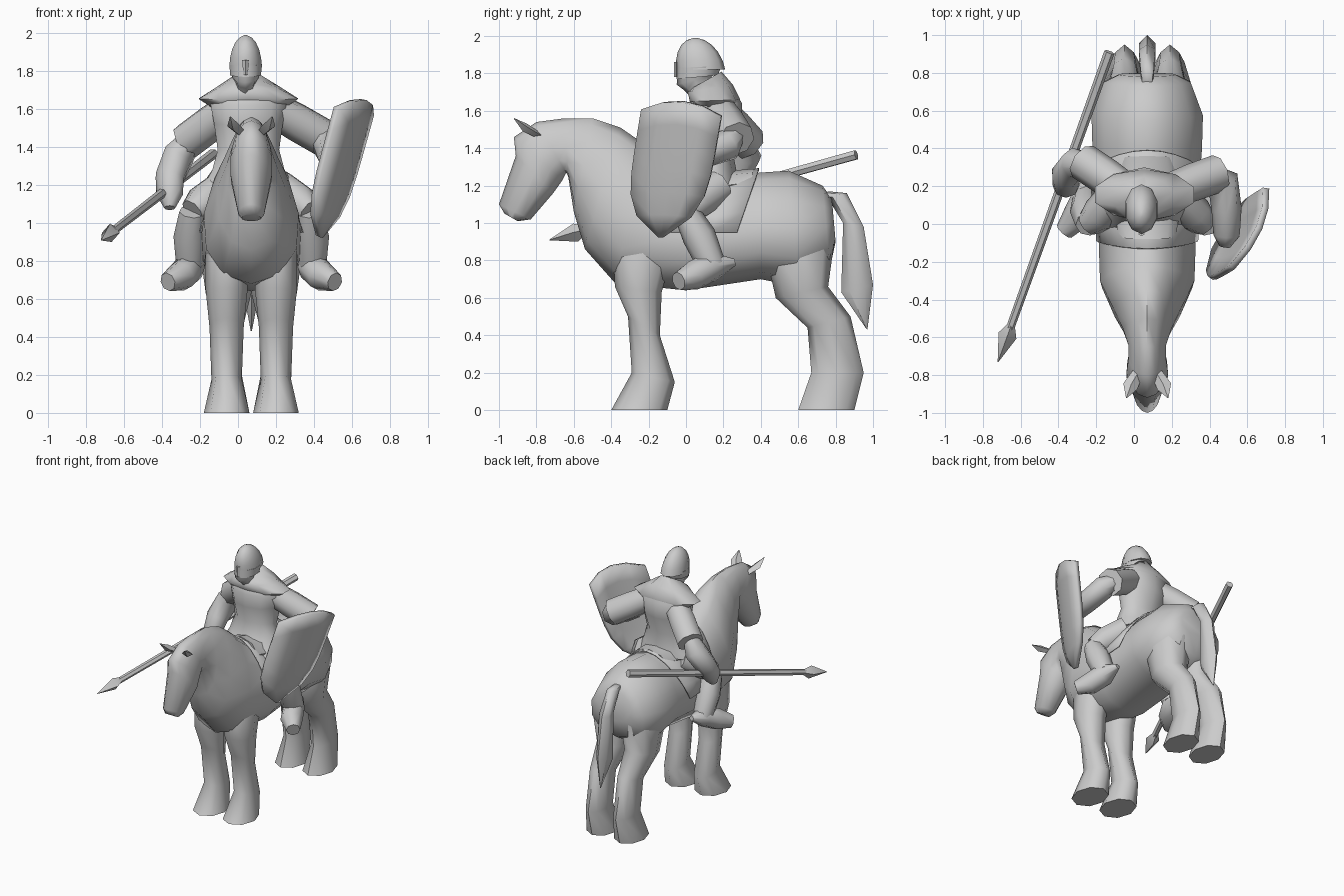
import bpy, bmesh, math
from mathutils import Vector

default_cube = bpy.data.objects.get("Cube")
if default_cube:
    bpy.data.objects.remove(default_cube, do_unlink=True)

grey = bpy.data.materials.new("plain_grey")
grey.use_nodes = True
grey.diffuse_color = (.6, .6, .6, 1)
grey.node_tree.nodes["Principled BSDF"].inputs["Base Color"].default_value = grey.diffuse_color

MIDDLE = .07  # centre plane shared by horse and rider
SIDES = {"right": -1, "left": 1}
PEAR = .2  # how much the trunk sags wider below its centre


def finish(name, bm, thickness=None):
    """Turn a bmesh into a shaded object."""
    bmesh.ops.recalc_face_normals(bm, faces=bm.faces)
    mesh = bpy.data.meshes.new(name)
    bm.to_mesh(mesh)
    bm.free()
    part = bpy.data.objects.new(name, mesh)
    bpy.context.collection.objects.link(part)
    mesh.materials.append(grey)
    if thickness:
        solidify = part.modifiers.new("thickness", "SOLIDIFY")
        solidify.thickness = thickness
        solidify.offset = 0
    bpy.ops.object.select_all(action="DESELECT")
    part.select_set(True)
    bpy.context.view_layer.objects.active = part
    bpy.ops.object.shade_smooth_by_angle(angle=math.radians(58))


def skin(name, rings, closed=True, thickness=None):
    """Bridge rings of points; closed rings also get end caps."""
    bm = bmesh.new()
    rows = [[bm.verts.new(point) for point in ring] for ring in rings]
    count = len(rows[0])
    for row, following in zip(rows, rows[1:]):
        for i in range(count if closed else count - 1):
            j = (i + 1) % count
            bm.faces.new((row[i], row[j], following[j], following[i]))
    if closed:
        bm.faces.new(rows[0])
        bm.faces.new(rows[-1])
    finish(name, bm, thickness)


def loft(name, sections, x=MIDDLE, count=10, pear=0):
    """Ellipses between two side-plane points: (y, z, y, z, half width)."""
    rings = []
    for y1, z1, y2, z2, width in sections:
        start, end = Vector((x, y1, z1)), Vector((x, y2, z2))
        centre, half = (start + end) / 2, (start - end) / 2
        angles = [math.tau * i / count for i in range(count)]
        rings.append([centre + half * math.cos(a)
                      + Vector((width * math.sin(a) * (1 - pear * math.cos(a)), 0, 0))
                      for a in angles])
    skin(name, rings)


def limb(name, points, radii, side=1, count=8, flatness=1):
    """Round tube along points measured outward from the middle plane."""
    path = [Vector((MIDDLE + side * x, y, z)) for x, y, z in points]
    rings = []
    for i, (point, radius) in enumerate(zip(path, radii)):
        ahead, behind = path[min(i + 1, len(path) - 1)], path[max(i - 1, 0)]
        along = (ahead - behind).normalized()
        across = along.cross(Vector((0, 0, 1))).normalized()
        upward = along.cross(across) * flatness
        angles = [math.tau * k / count for k in range(count)]
        rings.append([point + radius * (across * math.cos(a) + upward * math.sin(a))
                      for a in angles])
    skin(name, rings)


# Horse trunk, neck and head in one loft from rump to muzzle
loft("horse_body", [
    (.78, 1.13, .8, .9, .15),
    (.73, 1.2, .77, .76, .23),
    (.55, 1.28, .6, .66, .295),
    (.4, 1.27, .4, .7, .29),
    (0, 1.24, 0, .64, .26),
    (-.22, 1.42, -.38, .68, .25),
    (-.35, 1.51, -.54, .86, .18),
    (-.5, 1.56, -.6, 1.06, .13),
    (-.65, 1.56, -.63, 1.25, .1),
    (-.8, 1.54, -.64, 1.27, .1),
    (-.92, 1.46, -.66, 1.23, .11),
    (-.91, 1.36, -.71, 1.16, .11),
    (-1, 1.1, -.83, 1.02, .07),
    (-.97, 1.05, -.9, 1.01, .05)], count=12, pear=PEAR)

# Horse legs and ears
for label, side in SIDES.items():
    loft(label + "_front_leg", [
        (-.3, 1.05, -.1, 1, .06),
        (-.39, .85, -.07, .85, .11),
        (-.38, .66, -.13, .63, .11),
        (-.31, .5, -.14, .4, .09),
        (-.29, .2, -.06, .15, .08),
        (-.4, 0, -.1, 0, .12)], MIDDLE + side * .13, count=8)
    loft(label + "_hind_leg", [
        (.5, 1.1, .72, 1.1, .08),
        (.43, .82, .79, .88, .15),
        (.48, .6, .76, .66, .12),
        (.65, .44, .88, .5, .08),
        (.67, .2, .95, .2, .07),
        (.6, 0, .9, 0, .11)], MIDDLE + side * .12, count=8)
    limb(label + "_ear", [(.05, -.79, 1.47), (.09, -.86, 1.51), (.11, -.92, 1.56)],
         (.03, .04, .003), side, count=4, flatness=.6)

# Tail
loft("tail", [
    (.72, 1.14, .76, 1.17, .03),
    (.76, 1.13, .86, 1.16, .04),
    (.84, 1, .95, .98, .05),
    (.83, .63, 1, .67, .05),
    (.96, .44, .97, .43, .004)], count=6)

# Saddle cloth: an open arch following the back, its edges slanting inward, with a raised seat
arches, hem = [], .95
for y, top, width in ((.39, 1.29, .3), (.2, 1.25, .29), (0, 1.26, .27), (-.13, 1.35, .265)):
    arch = []
    for i in range(11):
        rise, reach = math.sin(math.pi * i / 10), math.cos(math.pi * i / 10)
        arch.append((MIDDLE - width * reach * (1 - PEAR * rise), y * (.7 + .3 * rise),
                     hem + (top - hem) * rise))
    arches.append(arch)
skin("saddle_cloth", arches, closed=False, thickness=.01)
loft("saddle_seat", [
    (.36, 1.29, .34, 1.15, .14),
    (.1, 1.27, .1, 1.1, .18),
    (-.08, 1.33, -.06, 1.1, .15)], count=8)

# Rider tunic with skirt, and shoulder mantle
TORSO = .055
loft("tunic", [
    (.04, 1.7, .23, 1.75, .13),
    (.01, 1.62, .3, 1.64, .21),
    (.01, 1.52, .3, 1.52, .19),
    (.04, 1.39, .25, 1.38, .17),
    (0, 1.28, .27, 1.28, .2),
    (-.07, 1.14, .27, 1.22, .265)], TORSO)
loft("mantle", [
    (.03, 1.72, .19, 1.81, .07),
    (.01, 1.7, .25, 1.74, .16),
    (.02, 1.65, .29, 1.66, .275),
    (.06, 1.61, .27, 1.6, .2)], TORSO)

# Head, domed helmet, cheek guard and nose guard
HEAD = .04
loft("head", [
    (.04, 1.66, .16, 1.72, .06),
    (-.01, 1.71, .13, 1.76, .05),
    (-.05, 1.74, .14, 1.79, .07),
    (-.04, 1.85, .16, 1.85, .08)], HEAD, count=8)
dome = []
for step in range(6):
    angle = math.radians(step * 17)
    spread, height = math.cos(angle), 1.82 + .17 * math.sin(angle)
    centre = .08 - .03 * math.sin(angle)
    dome.append((centre - .13 * spread, height, centre + .13 * spread, height, .09 * spread))
loft("helmet", dome, HEAD)
loft("cheek_guard", [(-.05, 1.77, .17, 1.79, .085), (-.05, 1.83, .19, 1.84, .09)], HEAD)
loft("nose_guard", [(-.065, 1.78, -.04, 1.78, .012), (-.065, 1.86, -.04, 1.86, .018)],
     HEAD, count=4)

# Rider legs, feet and wide sleeves
hip, knee, ankle = (.14, .17, 1.19), (.31, 0, 1.06), (.32, .14, .77)
calf, heel, instep, toe = (.32, .07, .93), (.3, .26, .79), (.37, .04, .72), (.44, -.04, .69)
shoulder = (.1, .17, 1.61)
elbows = {"right": (.34, .33, 1.43), "left": (.38, .27, 1.45)}
for label, side in SIDES.items():
    limb(label + "_thigh", [hip, (.25, .05, 1.11), knee], (.1, .1, .07), side)
    limb(label + "_shin", [knee, calf, ankle], (.07, .09, .075), side)
    limb(label + "_foot", [heel, ankle, instep, toe], (.02, .08, .08, .05), side)
    upper_arm = Vector(shoulder).lerp(Vector(elbows[label]), .5)
    limb(label + "_sleeve", [shoulder, upper_arm, elbows[label]], (.09, .1, .1), side)

# Forearms: one hangs down to the lance, one reaches forward behind the shield
taper = (.05, .085, .08, .07, .03)
limb("right_forearm", [(.3, .29, 1.47), (.38, .32, 1.36), (.43, .26, 1.24),
                       (.43, .2, 1.15), (.43, .17, 1.08)], taper, SIDES["right"])
limb("left_forearm", [(.33, .27, 1.48), (.4, .23, 1.42), (.42, .08, 1.37),
                      (.42, -.06, 1.34), (.41, -.12, 1.33)], taper, SIDES["left"])

# Lance shaft with a flat pointed head
tip, butt = Vector((-.79, -.73, .91)), Vector((-.2, .91, 1.365))
limb("lance_shaft", [tip.lerp(butt, .08), butt], (.022, .028), count=6)
limb("lance_head", [tip, tip.lerp(butt, .085), tip.lerp(butt, .125)],
     (.002, .05, .015), count=4)

# Curved shield: a slanted plate narrowing to a point, bulged across its width
rows, steps, columns = [], 6, 4
for i in range(steps + 1):
    down = i / steps
    half_width = .2 * (1.05 - down ** 6)
    row = []
    for j in range(columns + 1):
        across = 2 * j / columns - 1
        y = -.02 - .11 * down + half_width * across
        z = 1.65 - .72 * down - (.02 + .06 * across) * across * (1 - down)
        bulge = .2 * half_width * (1 - across ** 2)
        row.append((.3 + .45 * y + .2 * z + bulge, y, z))
    rows.append(row)
skin("shield", rows, closed=False, thickness=.035)
